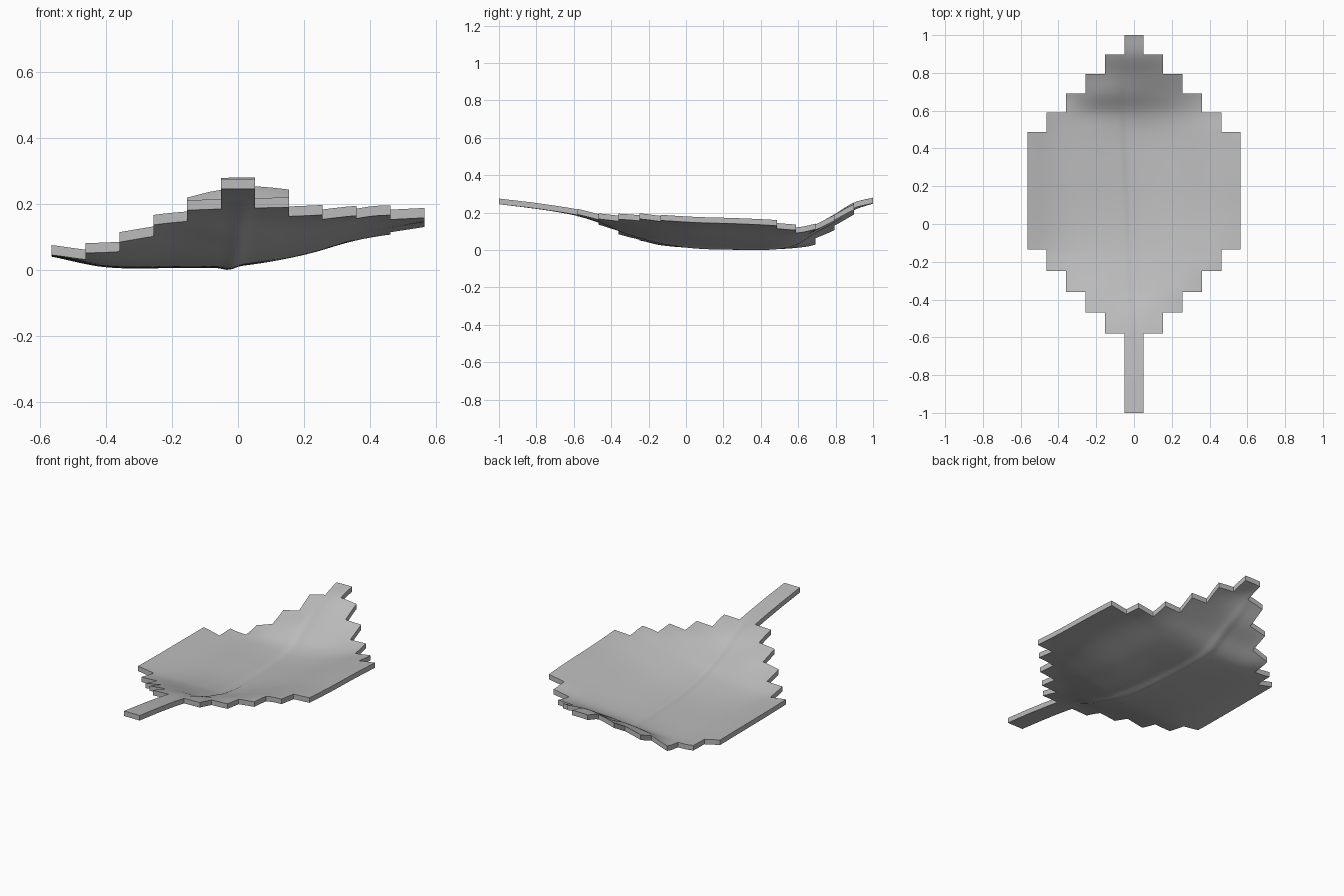
import bpy, bmesh, math

if "Cube" in bpy.data.objects:
    bpy.data.objects.remove(bpy.data.objects["Cube"])

THICK = 0.03
COLS = [-0.565, -0.4, -0.2, 0.0, 0.2, 0.4, 0.565]
# underside heights of the curled sheet: y -> height at each column
SURFACE = {
    -1.00: [.245, .245, .245, .245, .245, .245, .245],
    -0.78: [.200, .205, .212, .218, .218, .215, .21],
    -0.58: [.140, .160, .178, .186, .190, .190, .19],
    -0.468: [.090, .115, .143, .155, .164, .172, .17],
    -0.36: [.060, .078, .108, .108, .145, .167, .165],
    -0.249: [.050, .053, .066, .073, .118, .162, .165],
    -0.135: [.045, .026, .034, .043, .093, .145, .158],
    0.05: [.042, .013, .012, .020, .065, .122, .147],
    0.28: [.041, .009, .006, .012, .050, .110, .140],
    0.486: [.040, .008, .008, .015, .046, .102, .130],
    0.589: [.040, .012, .022, .038, .060, .098, .120],
    0.692: [.020, .020, .078, .100, .105, .113, .12],
    0.794: [.040, .070, .120, .158, .158, .150, .14],
    0.897: [.100, .140, .178, .222, .208, .180, .16],
    1.00: [.180, .210, .235, .250, .240, .210, .19],
}


def smooth(xs, zs, x):
    """Cubic interpolation through unevenly spaced points."""
    n = len(xs)
    i = max(k for k in range(n - 1) if k == 0 or xs[k] <= x)
    slope = lambda k: ((zs[min(k + 1, n - 1)] - zs[max(k - 1, 0)])
                       / (xs[min(k + 1, n - 1)] - xs[max(k - 1, 0)]))
    h = xs[i + 1] - xs[i]
    t = (x - xs[i]) / h
    return ((2*t**3 - 3*t*t + 1) * zs[i] + (t**3 - 2*t*t + t) * h * slope(i)
            + (3*t*t - 2*t**3) * zs[i + 1] + (t**3 - t*t) * h * slope(i + 1))


def height(x, y):
    z = smooth(list(SURFACE), [smooth(COLS, r, x) for r in SURFACE.values()], y)
    # narrow fold along the midrib, fading out at both ends
    rib = -0.012 - 0.05 * y
    fade = max(0.0, 1 - ((y - 0.1) / 0.9) ** 2)
    return max(0.0, z - 0.010 * fade * math.exp(-((x - rib) / 0.022) ** 2))


# stepped outline: bands from stem to tip, with the number of side steps
BANDS = [(-1.0, -.58, 0), (-.58, -.468, 1), (-.468, -.36, 2), (-.36, -.249, 3),
         (-.249, -.135, 4), (-.135, .486, 5), (.486, .589, 4), (.589, .692, 3),
         (.692, .794, 2), (.794, .897, 1), (.897, 1.0, 0)]
SUB = 6                      # divisions of one step
STEP = 0.565 / 5.5

bm = bmesh.new()
grid = {}


def vert(i, y):
    key = (i, round(y, 4))
    if key not in grid:
        x = i * STEP / SUB
        grid[key] = bm.verts.new((x, y, height(x, y)))
    return grid[key]


for y0, y1, steps in BANDS:
    rows = max(1, round((y1 - y0) / STEP * SUB))
    half = SUB // 2 + steps * SUB
    for r in range(rows):
        a = y0 + (y1 - y0) * r / rows
        b = y0 + (y1 - y0) * (r + 1) / rows
        for i in range(-half, half):
            bm.faces.new((vert(i, a), vert(i + 1, a), vert(i + 1, b), vert(i, b)))

# thicken the sheet straight upward
res = bmesh.ops.extrude_face_region(bm, geom=bm.faces[:], use_keep_orig=True)
top = [g for g in res["geom"] if isinstance(g, bmesh.types.BMVert)]
bmesh.ops.translate(bm, verts=top, vec=(0, 0, THICK))
bmesh.ops.recalc_face_normals(bm, faces=bm.faces[:])
low = min(v.co.z for v in bm.verts)
bmesh.ops.translate(bm, verts=bm.verts[:], vec=(0, 0, -low))

mesh = bpy.data.meshes.new("leaf")
bm.to_mesh(mesh)
bm.free()
leaf = bpy.data.objects.new("leaf", mesh)
bpy.context.collection.objects.link(leaf)

grey = bpy.data.materials.new("grey")
grey.diffuse_color = (0.5, 0.5, 0.5, 1)
grey.use_nodes = True
grey.node_tree.nodes["Principled BSDF"].inputs["Base Color"].default_value = grey.diffuse_color
mesh.materials.append(grey)

bpy.context.view_layer.objects.active = leaf
leaf.select_set(True)
bpy.ops.object.shade_smooth_by_angle(angle=math.radians(40))
